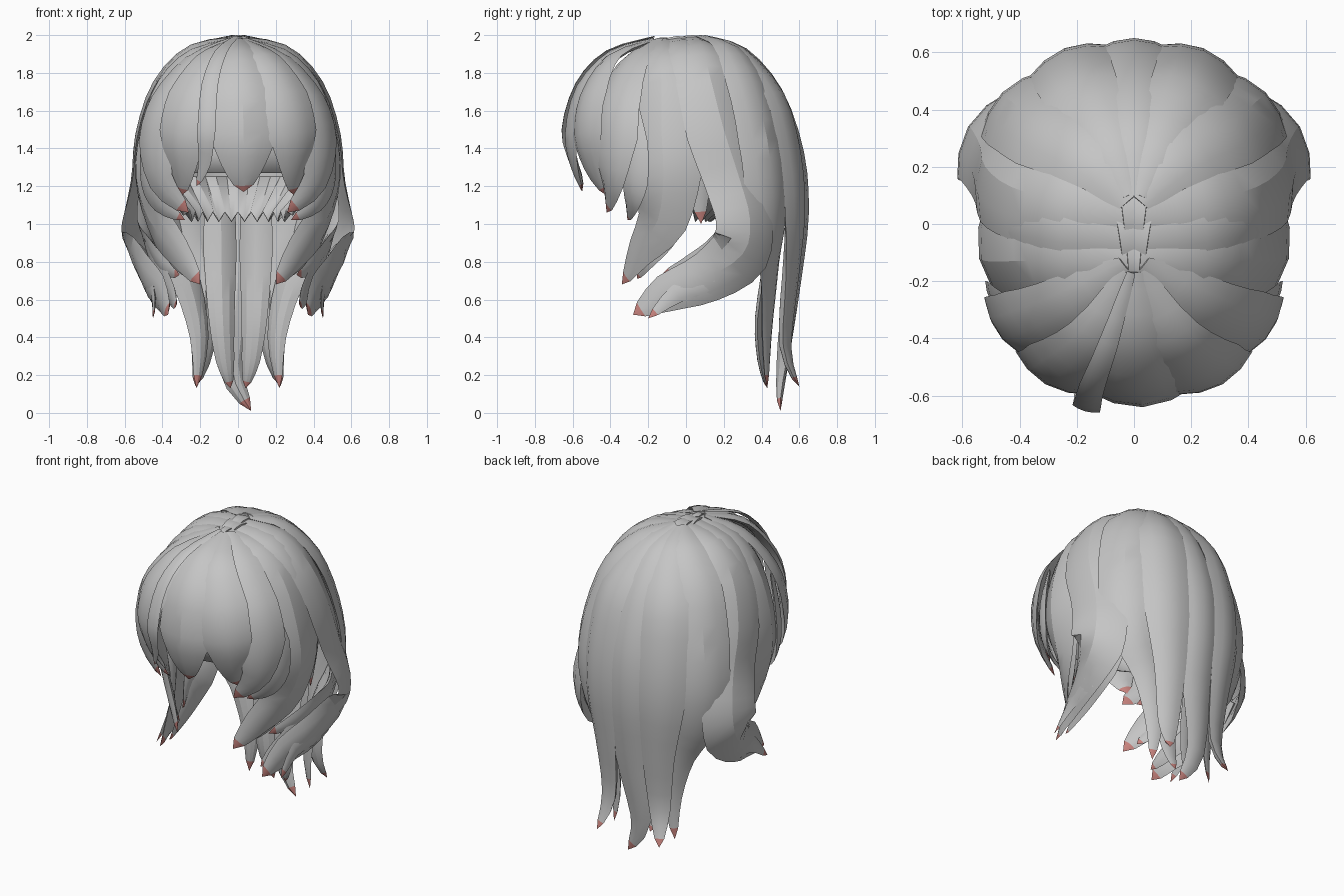
import bpy, bmesh, math
from mathutils import Vector

if "Cube" in bpy.data.objects:
    bpy.data.objects.remove(bpy.data.objects["Cube"])


def material(name, rgb):
    m = bpy.data.materials.new(name)
    m.diffuse_color = (*rgb, 1)
    m.use_nodes = True
    m.node_tree.nodes["Principled BSDF"].inputs["Base Color"].default_value = m.diffuse_color
    return m


GREY = material("hair_grey", (0.56, 0.56, 0.56))
PINK = material("tip_pink", (0.56, 0.22, 0.2))
STEPS = 3  # rings per path segment


def spline(a, b, c, d, t):
    return 0.5 * (2 * b + (c - a) * t + (2 * a - 5 * b + 4 * c - d) * t * t
                  + (3 * b - a - 3 * c + d) * t ** 3)


def finish(name, bm):
    bmesh.ops.remove_doubles(bm, verts=bm.verts, dist=0.0008)
    bmesh.ops.recalc_face_normals(bm, faces=bm.faces)
    me = bpy.data.meshes.new(name)
    bm.to_mesh(me)
    bm.free()
    me.materials.append(GREY)
    me.materials.append(PINK)
    ob = bpy.data.objects.new(name, me)
    bpy.context.collection.objects.link(ob)
    bpy.ops.object.select_all(action='DESELECT')
    ob.select_set(True)
    bpy.context.view_layer.objects.active = ob
    bpy.ops.object.shade_smooth_by_angle(angle=math.radians(20))
    return ob


def lock(name, path, widths, mirror=False, sx=1, depth=0.045):
    """Tapered lock of hair: outer ridge path, curved section, pink tip."""
    pts = [Vector((p[0] * sx, p[1], p[2])) for p in path]
    n = len(pts)
    rings = []
    for i in range(n - 1):
        ids = [max(i - 1, 0), i, i + 1, min(i + 2, n - 1)]
        last = i == n - 2
        for k in range(STEPS + last):
            t = k / STEPS
            w = widths[i] * (1 - t) ** 0.7 if last else widths[i] + (widths[i + 1] - widths[i]) * t
            rings.append((spline(*[pts[j] for j in ids], t), w))
    bm = bmesh.new()
    loops = []
    for i, (p, w) in enumerate(rings):
        tan = (rings[min(i + 1, len(rings) - 1)][0] - rings[max(i - 1, 0)][0]).normalized()
        out = p - Vector((0, 0, min(p.z, 1.35)))
        side = tan.cross(out).normalized()
        out = side.cross(tan).normalized()
        sag, thick = w * w / 4 + w * 0.08, min(depth, w * depth * 5.5)
        ring = [(s, 0) for s in (-1, -0.55, 0, 0.55, 1)] + [(s, thick) for s in (0.55, 0, -0.55)]
        loops.append([bm.verts.new(p + side * s * w / 2 - out * (s * s * sag + d * (1 - s * s)))
                      for s, d in ring])
    for i, (a, b) in enumerate(zip(loops, loops[1:])):
        for k in range(8):
            f = bm.faces.new((a[k], a[(k + 1) % 8], b[(k + 1) % 8], b[k]))
            f.material_index = 1 if i == len(loops) - 2 else 0
    bm.faces.new(loops[0])
    finish(name, bm)
    if mirror:
        lock(name + "_mirrored", path, widths, sx=-1, depth=depth)


# Fringe locks
lock("centre_fringe",
     [(0, -.17, 1.985), (0, -.4, 1.92), (.02, -.58, 1.73), (.03, -.64, 1.48), (.03, -.61, 1.3), (.03, -.55, 1.17)],
     [.06, .17, .31, .37, .23, 0])
lock("fringe_strand",
     [(-.01, -.17, 1.995), (-.09, -.42, 1.92), (-.15, -.58, 1.75), (-.17, -.655, 1.5), (-.18, -.61, 1.32), (-.22, -.55, 1.2)],
     [.03, .07, .09, .1, .07, 0])
lock("inner_fringe",
     [(.02, -.17, 1.98), (.14, -.4, 1.9), (.26, -.53, 1.7), (.31, -.56, 1.48), (.31, -.51, 1.3), (.3, -.42, 1.15)],
     [.06, .19, .29, .3, .18, 0], True)
lock("outer_fringe",
     [(.03, -.15, 1.985), (.22, -.29, 1.89), (.39, -.38, 1.68), (.46, -.4, 1.45), (.42, -.41, 1.22), (.26, -.42, 1.06)],
     [.08, .23, .3, .3, .18, 0], True)
lock("temple_strand",
     [(.42, -.3, 1.65), (.49, -.28, 1.42), (.49, -.28, 1.22), (.42, -.3, 1.1), (.28, -.31, 1.02)],
     [.08, .16, .16, .11, 0], True)

# Side locks sweeping towards the cheeks
lock("crown_band",
     [(-.05, -.05, 1.995), (.25, -.0, 1.95), (.43, .04, 1.77), (.51, .07, 1.5), (.51, .07, 1.25), (.47, .08, 1.0)],
     [.16, .24, .26, .24, .14, 0], True)
lock("side_lock",
     [(-.02, -.15, 1.985), (.25, -.13, 1.925), (.42, -.13, 1.76), (.515, -.13, 1.5), (.54, -.12, 1.25),
      (.47, -.15, 1.02), (.33, -.26, .85), (.2, -.34, .68)],
     [.1, .26, .36, .4, .38, .3, .18, 0], True)
lock("side_strand",
     [(.5, -.05, 1.3), (.47, -.05, 1.1), (.4, -.13, .92), (.33, -.22, .8), (.24, -.26, .71)],
     [.12, .16, .14, .1, 0], True)

# Large curls bulging out below the ears and swinging forward
lock("side_curl",
     [(-.04, .04, 2), (.25, .08, 1.95), (.43, .13, 1.77), (.52, .2, 1.5), (.54, .28, 1.25), (.575, .34, 1.02),
      (.575, .3, .84), (.51, .1, .71), (.43, -.12, .63), (.37, -.28, .52)],
     [.14, .26, .35, .38, .36, .35, .36, .27, .2, 0], True)
lock("curl_inner_strand",
     [(.46, .36, 1.2), (.48, .34, .95), (.46, .22, .78), (.4, .02, .68), (.36, -.12, .62), (.33, -.24, .56)],
     [.16, .24, .24, .18, .12, 0], True)
lock("curl_strand",
     [(.5, .3, 1.2), (.51, .29, 1), (.48, .2, .87), (.41, .03, .78), (.31, -.13, .73)],
     [.14, .2, .18, .12, 0], True)
lock("curl_under_strand",
     [(.53, .3, .85), (.51, .15, .7), (.46, -.05, .63), (.45, -.2, .5)],
     [.18, .16, .1, 0], True)

# Long back locks
lock("back_side_lock",
     [(.02, .08, 2), (.17, .24, 1.95), (.34, .35, 1.76), (.43, .43, 1.45), (.46, .46, 1.15), (.4, .47, .9),
      (.28, .46, .68), (.21, .44, .4), (.22, .43, .13)],
     [.08, .22, .3, .33, .31, .24, .17, .11, 0], True, depth=0.06)
lock("back_lock",
     [(.02, .1, 2), (.1, .3, 1.935), (.2, .5, 1.7), (.24, .59, 1.38), (.24, .615, 1.05), (.2, .585, .7),
      (.19, .55, .35), (.225, .6, .14)],
     [.06, .18, .27, .3, .28, .2, .13, 0], True, depth=0.08)
lock("centre_back_lock",
     [(0, .1, 2), (0, .32, 1.93), (0, .51, 1.71), (0, .625, 1.38), (0, .65, 1.05), (0, .61, .7),
      (-.04, .54, .25), (.07, .5, .01)],
     [.06, .16, .23, .27, .26, .24, .14, 0], depth=0.08)
lock("back_under_strand",
     [(.1, .5, 1.25), (.1, .47, .85), (.09, .41, .5), (.07, .41, .28), (.04, .43, .13)],
     [.16, .18, .14, .1, 0], True, depth=0.06)

# Scalp cap: open at the face, tucked under with a jagged edge at the nape
bm = bmesh.new()
SEG, ROWS = 48, 9
grid = []
for r in range(ROWS + 1):
    u = r / ROWS
    row = []
    for s in range(SEG):
        a = 2 * math.pi * s / SEG
        back = max(0.0, min(1.0, 0.75 + 0.9 * math.sin(a)))
        low = 1.27 - 0.16 * back
        arc = min(u, 0.6) * math.pi / 2
        z = 1.95 - (1.95 - low) * (1 - math.cos(arc))
        z += (low - z) * max(0, (u - 0.6) / 0.4)
        rad = math.sin(min(u / 0.7, 1) * math.pi / 2)
        x, y = 0.46 * rad * math.cos(a), 0.47 * rad * math.sin(a)
        if r == ROWS:
            x *= 1 - 0.42 * back
            y *= 1 - 0.72 * back
            z -= back * (0.05 + 0.05 * (s % 2))
        row.append(bm.verts.new((x, y, z)))
    grid.append(row)
for a, b in zip(grid, grid[1:]):
    for s in range(SEG):
        t = (s + 1) % SEG
        bm.faces.new((a[s], b[s], b[t], a[t]))
cap = finish("scalp_cap", bm)
solid = cap.modifiers.new("thickness", 'SOLIDIFY')
solid.thickness = 0.012
